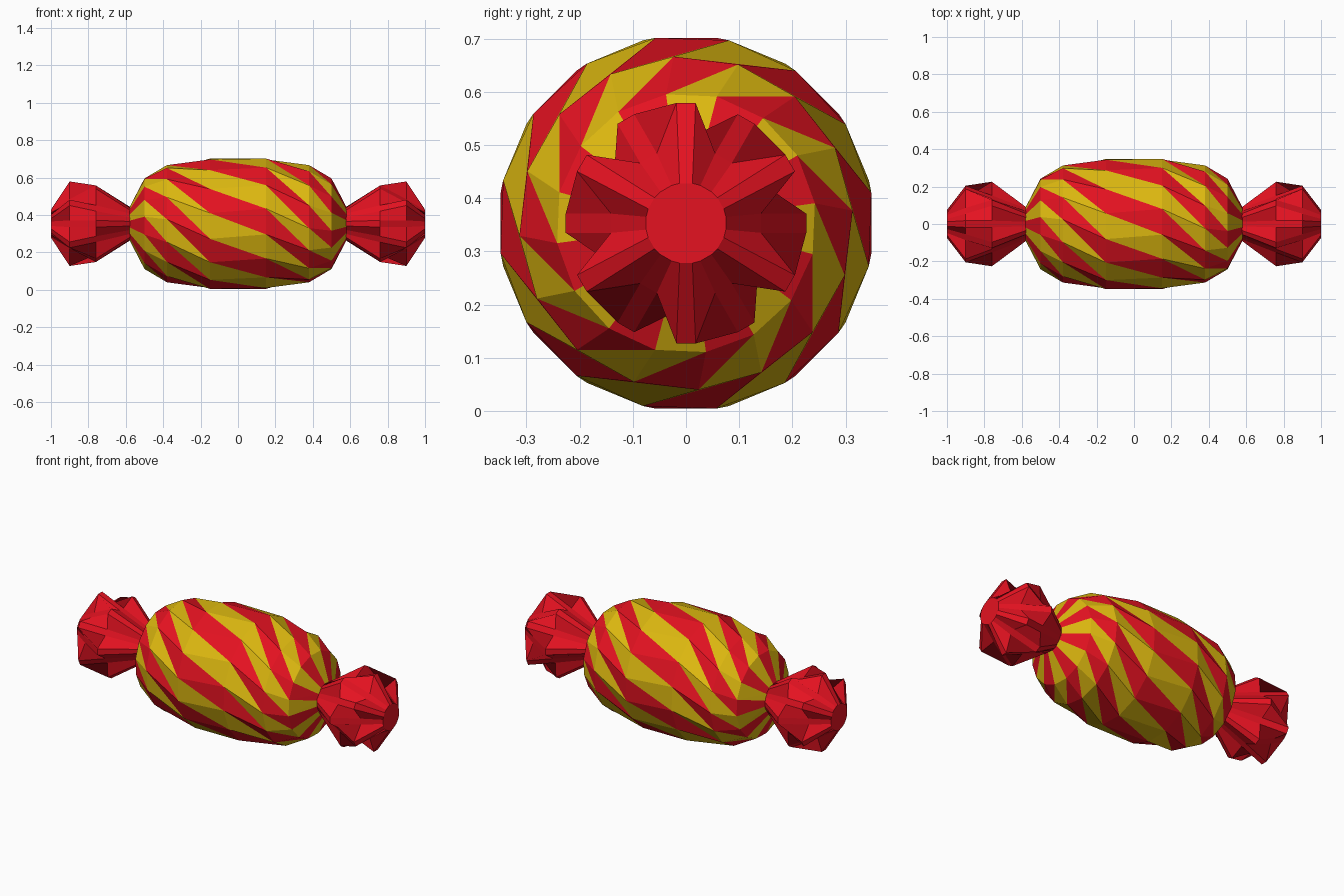
import bpy, bmesh
from math import sin, cos, radians

if "Cube" in bpy.data.objects:
    bpy.data.objects.remove(bpy.data.objects["Cube"])

CZ = 0.353


def material(name, rgb):
    m = bpy.data.materials.new(name)
    m.diffuse_color = (*rgb, 1)
    m.use_nodes = True
    m.node_tree.nodes["Principled BSDF"].inputs["Base Color"].default_value = m.diffuse_color
    return m


RED = material("red", (0.78, 0.006, 0.015))
YELLOW = material("yellow", (0.72, 0.48, 0.005))


def point(bm, x, r, deg, side=0.0):
    # polar point around the x axis, shifted sideways by 'side'
    a = radians(deg)
    return bm.verts.new((x, r * cos(a) - side * sin(a), CZ + r * sin(a) + side * cos(a)))


def finish(bm, name, mats):
    bmesh.ops.recalc_face_normals(bm, faces=bm.faces)
    me = bpy.data.meshes.new(name)
    bm.to_mesh(me)
    bm.free()
    for m in mats:
        me.materials.append(m)
    ob = bpy.data.objects.new(name, me)
    bpy.context.collection.objects.link(ob)
    return ob


# twisted striped body: (x, radius, twist in degrees) for the right half
half = [(0.15, 0.353, 9.3), (0.38, 0.314, 49.3), (0.50, 0.245, 76.3), (0.58, 0.09, 78)]
stations = [(-x, r, -t) for x, r, t in reversed(half)] + half
N = 16
bm = bmesh.new()
rings = [[point(bm, x, r, t + i * 360 / N) for i in range(N)] for x, r, t in stations]
for a, b in zip(rings, rings[1:]):
    for i in range(N):
        j = (i + 1) % N
        for tri in ((a[i], a[j], b[i]), (a[j], b[j], b[i])):
            bm.faces.new(tri).material_index = i % 2
bm.faces.new(rings[0])
bm.faces.new(rings[-1])
# at the right half the sector starting at 76.8 degrees is red (odd index)
finish(bm, "candy_body", [YELLOW, RED])


# pleated wrapper ends: six ridges near the body, six staggered ones further out
def wrapper_end(name, s):
    bm = bmesh.new()
    profile = [(0.57, 0.085, 0.085, 0.012), (0.76, 0.226, 0.166, 0.018),
               (0.90, 0.141, 0.226, 0.018), (1.0, 0.075, 0.075, 0.012)]
    rings = []
    for x, ra, rb, w in profile:
        ring = []
        for k in range(12):
            r = rb if k % 2 else ra
            ring += [point(bm, s * x, r, k * 30, -w), point(bm, s * x, r, k * 30, w)]
        rings.append(ring)
    for a, b in zip(rings, rings[1:]):
        for i in range(24):
            j = (i + 1) % 24
            bm.faces.new((a[i], a[j], b[j], b[i]))
    bm.faces.new(rings[0])
    bm.faces.new(rings[-1])
    finish(bm, name, [RED])


wrapper_end("wrapper_end_right", 1)
wrapper_end("wrapper_end_left", -1)
